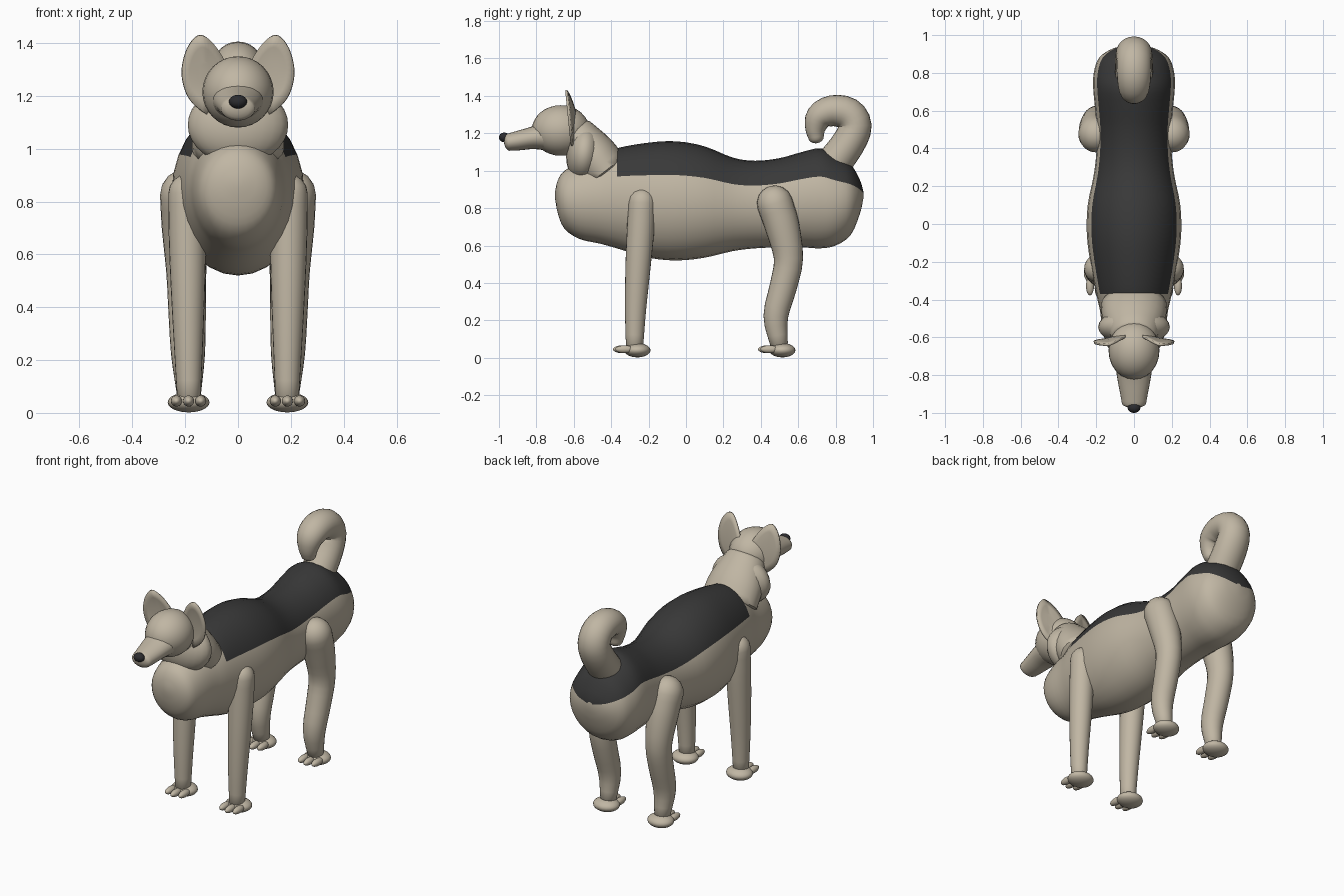
import bpy
import bmesh
from math import sin, cos, pi
from mathutils import Vector, Matrix

cube = bpy.data.objects.get("Cube")
if cube:
    bpy.data.objects.remove(cube)


def material(name, color):
    m = bpy.data.materials.new(name)
    m.use_nodes = True
    m.diffuse_color = (*color, 1)
    m.node_tree.nodes["Principled BSDF"].inputs["Base Color"].default_value = (*color, 1)
    return m


tan = material("tan fur", (0.53, 0.47, 0.37))
dark = material("dark fur", (0.04, 0.04, 0.04))
black = material("black nose", (0.025, 0.025, 0.028))


def finish(bm, name, *mats):
    bmesh.ops.recalc_face_normals(bm, faces=bm.faces)
    me = bpy.data.meshes.new(name)
    bm.to_mesh(me)
    bm.free()
    for m in mats:
        me.materials.append(m)
    ob = bpy.data.objects.new(name, me)
    bpy.context.collection.objects.link(ob)
    bpy.ops.object.select_all(action="DESELECT")
    bpy.context.view_layer.objects.active = ob
    ob.select_set(True)
    bpy.ops.object.shade_smooth_by_angle(angle=pi / 3)
    return ob


def resample(points, steps):
    """Catmull-Rom interpolation that passes through every point."""
    p = [Vector(q) for q in points]
    p = [2 * p[0] - p[1]] + p + [2 * p[-1] - p[-2]]
    out = []
    for a, b, c, d in zip(p, p[1:], p[2:], p[3:]):
        for s in range(steps):
            t = s / steps
            out.append(0.5 * (2 * b + (c - a) * t + (2 * a - 5 * b + 4 * c - d) * t * t
                              + (3 * b - a - 3 * c + d) * t ** 3))
    return out + [p[-2]]


def loft(name, path, steps=3, sides=24, straight=False, caps=(1, 1), mats=(tan,), rule=None):
    """Sweep ellipses along points of (x, y, z, half width, half depth)."""
    pts = resample(path, steps)
    rings = []
    last = len(pts) - 1
    for i, p in enumerate(pts):
        d = pts[min(i + 1, last)] - pts[max(i - 1, 0)]
        tangent = Vector((0, 1, 0)) if straight else Vector((0, d[1], d[2])).normalized()
        here = [(p, tangent, 0, 1)]
        # Rounded ends
        domes = [(p, tangent, sin(a) * p[4], cos(a)) for a in (0.4, 0.8, 1.15, 1.45)]
        if i == 0 and caps[0]:
            here = [(q, t, -o * caps[0], s) for q, t, o, s in reversed(domes)] + here
        if i == last and caps[1]:
            here += [(q, t, o * caps[1], s) for q, t, o, s in domes]
        rings += here
    bm = bmesh.new()
    grid = []
    for p, t, offset, s in rings:
        n = Vector((0, -t.z, t.y))
        c = Vector(p[:3]) + t * offset
        grid.append([bm.verts.new(c + Vector((p[3] * s * cos(2 * pi * k / sides), 0, 0))
                                  + n * (p[4] * s * sin(2 * pi * k / sides)))
                     for k in range(sides)])
    for a, b in zip(grid, grid[1:]):
        for k in range(sides):
            j = (k + 1) % sides
            f = bm.faces.new((a[k], a[j], b[j], b[k]))
            if rule and rule(k, min(v.co.y for v in f.verts)):
                f.material_index = 1
    bm.faces.new(grid[0])
    bm.faces.new(grid[-1])
    return finish(bm, name, *mats)


def ellipsoid(name, center, radii, tilt=0, mat=tan):
    bm = bmesh.new()
    bmesh.ops.create_uvsphere(bm, u_segments=24, v_segments=16, radius=1)
    m = Matrix.Translation(center) @ Matrix.Rotation(tilt, 4, "X") @ Matrix.Diagonal((*radii, 1))
    bm.transform(m)
    return finish(bm, name, mat)


# Torso: (y, top, bottom, half width), with a dark saddle on the upper back
torso = [(-.70, .89, .85, .02), (-.685, .95, .77, .09), (-.65, 1.0, .69, .14),
         (-.57, 1.04, .635, .165), (-.46, 1.08, .61, .18), (-.37, 1.12, .585, .2),
         (-.2, 1.15, .535, .232), (-.05, 1.157, .52, .25), (.1, 1.13, .535, .245),
         (.25, 1.07, .57, .215), (.37, 1.053, .585, .2), (.5, 1.067, .59, .197),
         (.62, 1.1, .59, .207), (.72, 1.12, .585, .216), (.8, 1.085, .6, .213),
         (.88, 1.035, .655, .185), (.93, .95, .77, .11), (.948, .89, .85, .02)]
loft("torso", [(0, y, (a + b) / 2, w, (a - b) / 2) for y, a, b, w in torso], sides=28,
     straight=True, caps=(0, 0), mats=(tan, dark),
     rule=lambda k, y: 2 <= k <= 11 and y > -.372)

# Neck and ruff
loft("neck", [(0, -.43, 1.0, .175, .125), (0, -.5, 1.09, .165, .125), (0, -.59, 1.2, .12, .1)],
     caps=(.15, .3))
ellipsoid("ruff", (0, -.545, 1.09), (.19, .095, .15), -.1)

# Head, muzzle and nose
ellipsoid("head", (0, -.67, 1.215), (.135, .155, .135))
loft("muzzle", [(0, -.74, 1.185, .1, .08), (0, -.82, 1.175, .088, .06),
                (0, -.9, 1.16, .073, .052), (0, -.95, 1.152, .064, .046)], caps=(0, .5))
ellipsoid("nose", (0, -.972, 1.178), (.034, .028, .026), mat=black)

# Tail curling over the back
loft("tail", [(0, .79, 1.04, .1, .095), (0, .87, 1.15, .1, .09), (0, .905, 1.24, .095, .088),
              (0, .865, 1.305, .093, .088), (0, .78, 1.32, .09, .083),
              (0, .712, 1.285, .08, .074), (0, .692, 1.225, .06, .055),
              (0, .695, 1.18, .045, .042)], caps=(.1, .8))

# Legs, paws and toes: (y, z, radius) from hip to ankle
front_leg = [(-.235, .83, .073), (-.243, .68, .073), (-.257, .48, .067),
             (-.27, .25, .056), (-.275, .06, .046)]
hind_leg = [(.475, .825, .096), (.515, .7, .092), (.548, .53, .078),
            (.52, .38, .073), (.48, .22, .066), (.498, .07, .047)]
ear_outline = [(.12, 1.13), (.17, 1.17), (.2, 1.22), (.213, 1.29), (.2, 1.36), (.173, 1.41),
               (.14, 1.43), (.1, 1.405), (.06, 1.35), (.03, 1.28), (.04, 1.2), (.08, 1.15)]

for side, label in ((1, "left"), (-1, "right")):
    for part, leg, top_x, foot_y in (("front", front_leg, .193, -.26), ("hind", hind_leg, .202, .515)):
        high, low = leg[0][1], leg[-1][1]
        path = [(side * (.186 + (top_x - .186) * (z - low) / (high - low)), y, z, r * .97, r)
                for y, z, r in leg]
        loft(f"{label}_{part}_leg", path, caps=(1, .2))
        ellipsoid(f"{label}_{part}_paw", (side * .187, foot_y, .04), (.079, .07, .038))
        for i in (-1, 0, 1):
            ellipsoid(f"{label}_{part}_toe_{i + 2}",
                      (side * .187 + i * .046, foot_y - .068 - .012 * (i == 0), .045),
                      (.021, .05, .021))

    # Thin cupped leaf-shaped ear, built as a fan around a raised middle
    bm = bmesh.new()
    rim = resample([(x, z, 0) for x, z in ear_outline + ear_outline[:1]], 3)[:-1]

    def ear_point(x, z, bulge):
        y = -.625 - .1 * (z - 1.28) + .4 * max(0, .13 - x) + bulge
        return bm.verts.new((side * x, y, z))

    loops = []
    for s in (1, .7, .35):
        loops.append([ear_point(.12 + (p[0] - .12) * s, 1.28 + (p[1] - 1.28) * s,
                                .012 * (1 - s * s)) for p in rim])
    count = len(rim)
    for a, b in zip(loops, loops[1:]):
        for k in range(count):
            j = (k + 1) % count
            bm.faces.new((a[k], a[j], b[j], b[k]))
    bm.faces.new(loops[-1])
    ear = finish(bm, f"{label}_ear", tan)
    thick = ear.modifiers.new("thickness", "SOLIDIFY")
    thick.thickness = .012
    thick.offset = 0
